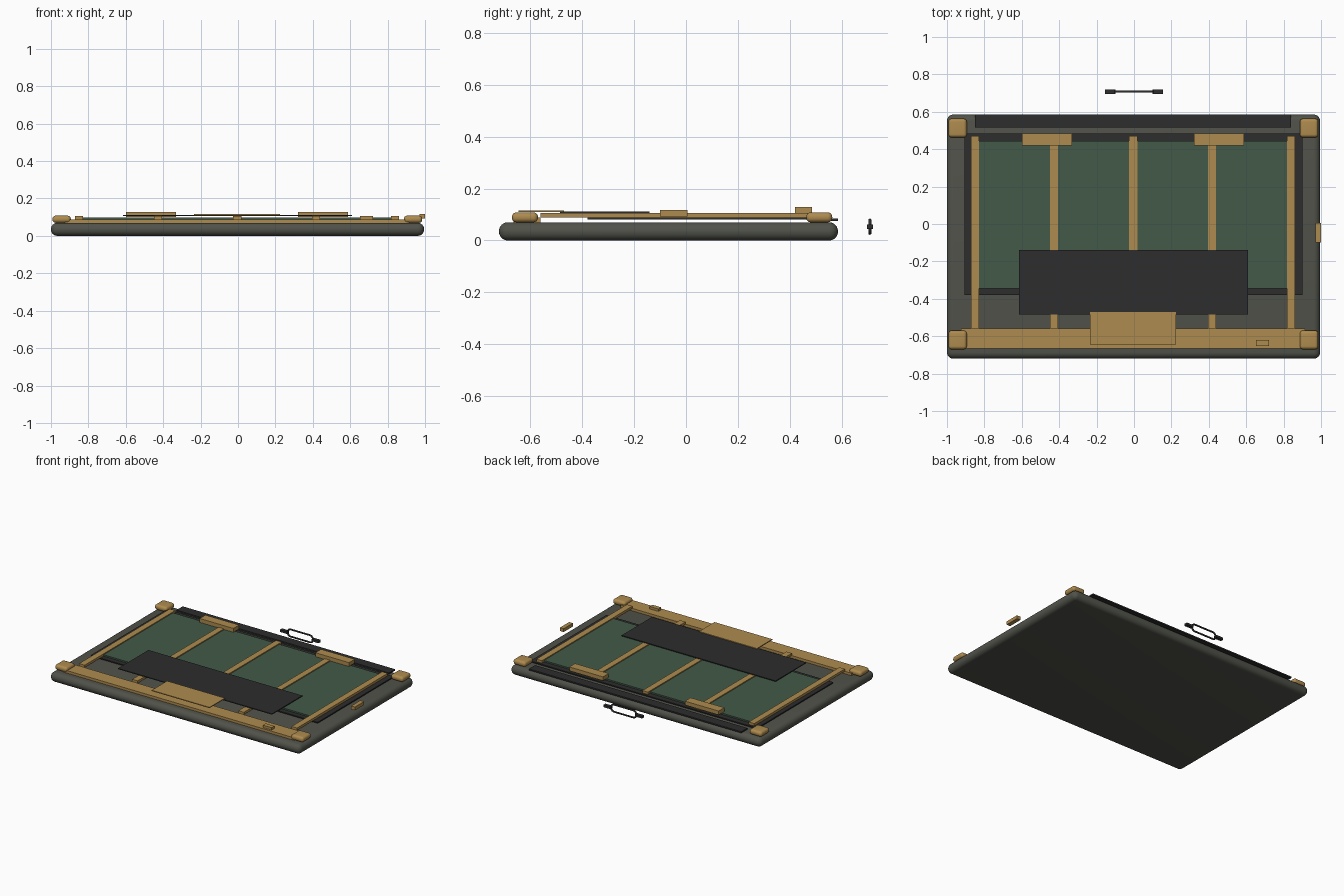
import bpy
import bmesh
import math

default_cube = bpy.data.objects.get("Cube")
if default_cube:
    bpy.data.objects.remove(default_cube, do_unlink=True)


def make_material(name, red, green, blue):
    material = bpy.data.materials.new(name)
    material.use_nodes = True
    colour = (red, green, blue, 1)
    material.diffuse_color = colour
    shader = material.node_tree.nodes["Principled BSDF"]
    shader.inputs["Base Color"].default_value = colour
    return material


olive_grey = make_material("olive grey", 0.08, 0.085, 0.068)
charcoal = make_material("charcoal", 0.026, 0.026, 0.026)
dark_green = make_material("dark green", 0.054, 0.102, 0.065)
tan = make_material("tan", 0.423, 0.258, 0.077)


def box(name, material, x_range, y_range, z_range, rounding=0):
    """Box spanning three ranges, optionally with rounded edges."""
    ranges = (x_range, y_range, z_range)
    mesh = bpy.data.meshes.new(name)
    bm = bmesh.new()
    bmesh.ops.create_cube(bm, size=1)
    for vert in bm.verts:
        for axis, (low, high) in enumerate(ranges):
            vert.co[axis] *= high - low
    bm.to_mesh(mesh)
    bm.free()
    mesh.materials.append(material)
    part = bpy.data.objects.new(name, mesh)
    part.location = [(low + high) / 2 for low, high in ranges]
    bpy.context.collection.objects.link(part)
    if rounding:
        bevel = part.modifiers.new("rounded edges", "BEVEL")
        bevel.width = rounding
        bevel.segments = 6
        mesh.shade_smooth()
    return part


def around(centre, half_width):
    return (centre - half_width, centre + half_width)


# Padded base slab
box("base", olive_grey, (-1, 0.995), (-0.72, 0.585), (0, 0.07), rounding=0.034)

# Corner caps
for side, x in (("right", -0.943), ("left", 0.936)):
    for end, y in (("front", -0.62), ("back", 0.513)):
        box(f"{end}_{side}_corner_cap", tan, around(x, 0.049), around(y, 0.05),
            (0.07, 0.108), rounding=0.017)

# Layered sheets
box("back_strip", charcoal, (-0.85, 0.84), (0.515, 0.585), (0.075, 0.085))
box("backing_sheet", charcoal, (-0.905, 0.9), (-0.38, 0.485), (0.08, 0.088))
box("green_panel", dark_green, (-0.83, 0.825), (-0.345, 0.445), (0.088, 0.098))

# Front rail with its button
box("front_rail", tan, (-0.925, 0.915), (-0.665, -0.56), (0.07, 0.088))
box("rail_button", tan, around(0.688, 0.035), around(-0.635, 0.016), (0.088, 0.105))

# Lengthwise slats
for number, x in enumerate((-0.85, -0.428, -0.004, 0.417, 0.84)):
    box(f"slat_{number}", tan, around(x, 0.022), (-0.56, 0.47), (0.088, 0.105))

# Raised blocks at the back of the panel
for side, x in (("right", -0.465), ("left", 0.455)):
    box(f"{side}_back_block", tan, around(x, 0.134), (0.42, 0.485), (0.1, 0.128))

# Cover plates
box("cover_plate", charcoal, (-0.615, 0.61), (-0.485, -0.14), (0.105, 0.111))
box("front_plate", tan, (-0.235, 0.225), (-0.645, -0.47), (0.11, 0.116))

# Small latch at the left edge
box("side_latch", tan, (0.97, 1), (-0.1, 0.005), (0.093, 0.117))

# Ring handle: a stretched loop between two end tabs
handle_y, handle_z = 0.708, 0.053
loop_data = bpy.data.curves.new("handle_loop", "CURVE")
loop_data.dimensions = "3D"
loop_data.bevel_depth = 0.006
loop_data.bevel_resolution = 2
loop_data.materials.append(charcoal)
spline = loop_data.splines.new("POLY")
corners = 16
spline.points.add(corners - 1)
for index, point in enumerate(spline.points):
    angle = math.tau * (index + 0.5) / corners
    shift = math.copysign(0.075, math.cos(angle))
    point.co = (shift + 0.026 * math.cos(angle), 0, 0.026 * math.sin(angle), 1)
spline.use_cyclic_u = True
handle_loop = bpy.data.objects.new("handle_loop", loop_data)
handle_loop.location = (0, handle_y, handle_z)
bpy.context.collection.objects.link(handle_loop)
for side, x in (("right", -0.126), ("left", 0.126)):
    box(f"{side}_handle_tab", charcoal, around(x, 0.028),
        around(handle_y, 0.012), around(handle_z, 0.008))
